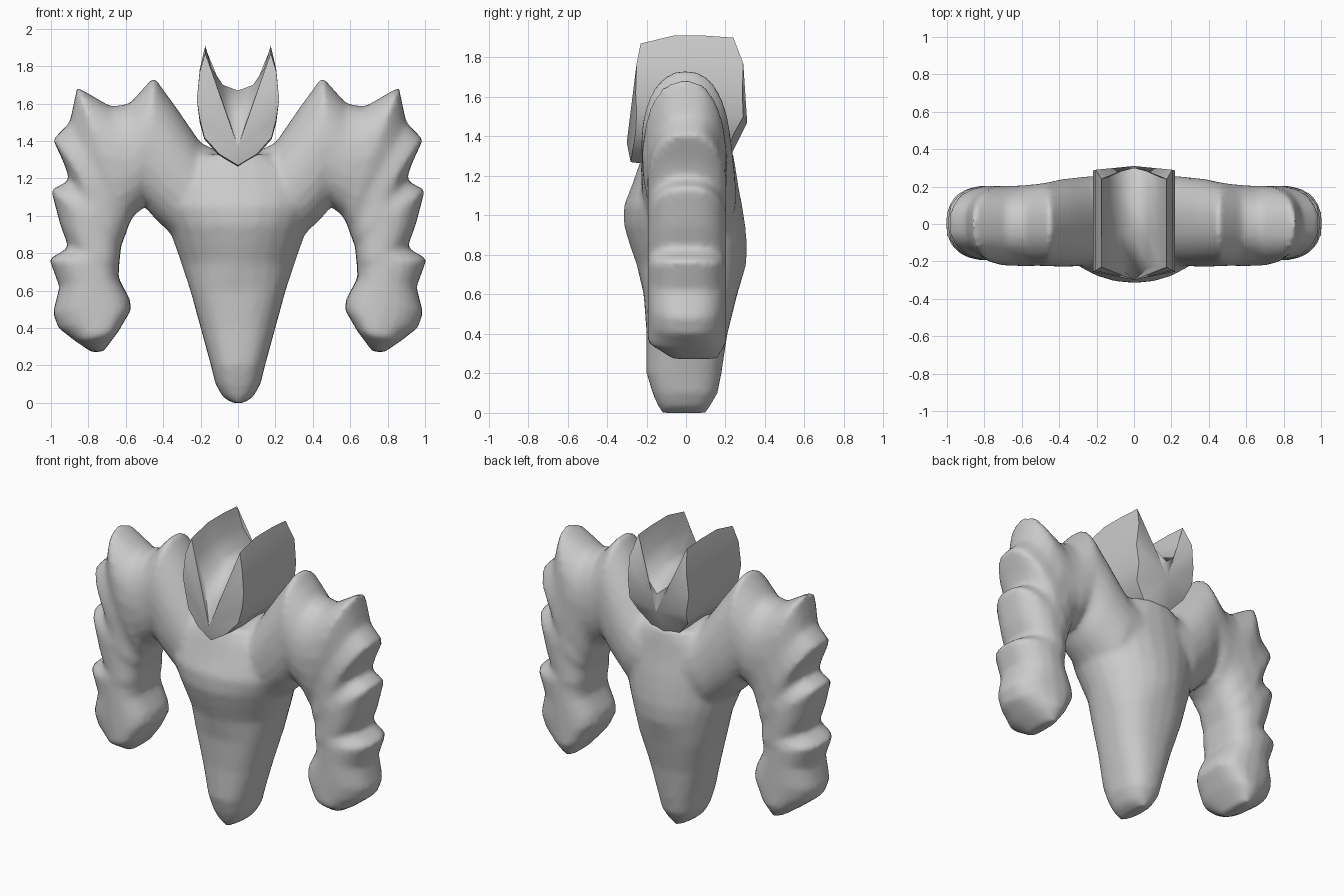
import bpy, bmesh, math
from mathutils import Vector

if "Cube" in bpy.data.objects:
    bpy.data.objects.remove(bpy.data.objects["Cube"])

SIDES = 24


def ring(bm, a, b, y0, y1, e, taper=0.0):
    """Rounded-box ring spanning points a to b (x, z); taper thins the b end."""
    a, b = Vector((a[0], 0, a[1])), Vector((b[0], 0, b[1]))
    mid, half = (a + b) / 2, (b - a) / 2
    yc, yh = (y0 + y1) / 2, (y1 - y0) / 2
    out = []
    for i in range(SIDES):
        t = 2 * math.pi * i / SIDES
        c, s = math.cos(t), math.sin(t)
        u = math.copysign(abs(c) ** (2 / e), c)
        v = math.copysign(abs(s) ** (2 / e), s)
        v *= 1 - taper * max(u, 0) ** 1.5
        out.append(bm.verts.new(mid + half * u + Vector((0, yc + yh * v, 0))))
    return out


def skin(bm, rings):
    for p, q in zip(rings, rings[1:]):
        n = len(p)
        for i in range(n):
            j = (i + 1) % n
            bm.faces.new((p[i], p[j], q[j], q[i]))


def finish(bm, name):
    bmesh.ops.recalc_face_normals(bm, faces=bm.faces)
    me = bpy.data.meshes.new(name)
    bm.to_mesh(me)
    bm.free()
    ob = bpy.data.objects.new(name, me)
    bpy.context.collection.objects.link(ob)
    return ob


# Torso: z, half width, front y, back y
torso = [(0, .03, -.12, .10), (.03, .08, -.14, .12), (.1, .12, -.17, .16),
         (.2, .145, -.2, .18), (.4, .2, -.2, .21), (.6, .255, -.215, .26),
         (.75, .305, -.25, .305), (.85, .34, -.285, .31), (.95, .375, -.315, .30),
         (1.05, .42, -.315, .285), (1.15, .43, -.275, .265), (1.25, .38, -.24, .25),
         (1.33, .24, -.21, .235)]
bm = bmesh.new()
rings = [ring(bm, (-w, z), (w, z), y0, y1, 2.5 if z < .7 else 2.0)
         for z, w, y0, y1 in torso]
skin(bm, rings)
bm.faces.new(rings[0])
bm.faces.new(rings[-1])

# Shoulder and spiked arm: inner x, z, outer x, z
arm = [(0, .85, 0, 1.30), (.30, .85, .2, 1.39), (.44, .98, .33, 1.58),
       (.5, 1.05, .45, 1.745), (.545, 1.01, .58, 1.60), (.56, 1.0, .68, 1.585),
       (.58, .96, .86, 1.69), (.59, .93, .90, 1.50), (.60, .90, .99, 1.41),
       (.61, .88, .93, 1.28), (.615, .86, .90, 1.19), (.625, .84, 1.0, 1.14),
       (.63, .78, .95, .95), (.635, .75, .905, .83), (.635, .72, 1.01, .77),
       (.64, .67, .955, .62), (.58, .56, .99, .48), (.57, .50, .96, .40),
       (.64, .38, .87, .33), (.72, .275, .78, .27)]
depth = [(-.22, .26), (-.225, .255), (-.23, .24), (-.225, .22), (-.225, .21),
         (-.225, .205), (-.22, .205)]
for side in (-1, 1):
    rings = []
    for k, (ax, az, bx, bz) in enumerate(arm):
        y0, y1 = depth[k] if k < len(depth) else (-.195, .205)
        if k == len(arm) - 1:
            y0, y1 = -.07, .16
        e, taper = (2.3, .1) if k < 6 else (3.0, .25)
        rings.append(ring(bm, (side * ax, az), (side * bx, bz), y0, y1, e, taper))
    skin(bm, rings)
    bm.faces.new(rings[0])
    bm.faces.new(rings[-1])
body = finish(bm, "body_and_arms")

# Fuse torso and arms into one soft skin
m = body.modifiers.new("fuse", 'REMESH')
m.mode = 'VOXEL'
m.voxel_size = 0.02
m.use_smooth_shade = True
m = body.modifiers.new("soften", 'SMOOTH')
m.factor = 0.5
m.iterations = 4

# Head with two upright plates: x, front z, middle z, back z, front y, back y
head = [(0, 1.27, 1.25, 1.25, -.28, .20), (.1, 1.33, 1.32, 1.32, -.27, .21),
        (.18, 1.42, 1.41, 1.41, -.255, .24), (.205, 1.52, 1.51, 1.50, -.25, .29),
        (.22, 1.62, 1.62, 1.62, -.255, .285), (.205, 1.77, 1.78, 1.77, -.25, .29),
        (.175, 1.87, 1.91, 1.90, -.23, .24), (.14, 1.76, 1.79, 1.77, -.225, .25),
        (.08, 1.61, 1.70, 1.65, -.23, .28), (0, 1.50, 1.67, 1.58, -.26, .30)]
loop = head + [(-r[0],) + r[1:] for r in head[-2:0:-1]]
bm = bmesh.new()
rings = []
for t, k in ((0, 1), (.35, 2), (.7, 2), (1, 3)):
    rings.append([bm.verts.new((r[0], r[4] + (r[5] - r[4]) * t, r[k])) for r in loop])
skin(bm, rings)
for r, tip in ((rings[0], (0, -.30, 1.37)), (rings[-1], (0, .31, 1.47))):
    c = bm.verts.new(tip)
    for i in range(len(r)):
        bm.faces.new((r[i], r[(i + 1) % len(r)], c))
skull = finish(bm, "head")
bpy.context.view_layer.objects.active = skull
skull.select_set(True)
bpy.ops.object.shade_smooth_by_angle(angle=math.radians(55))
